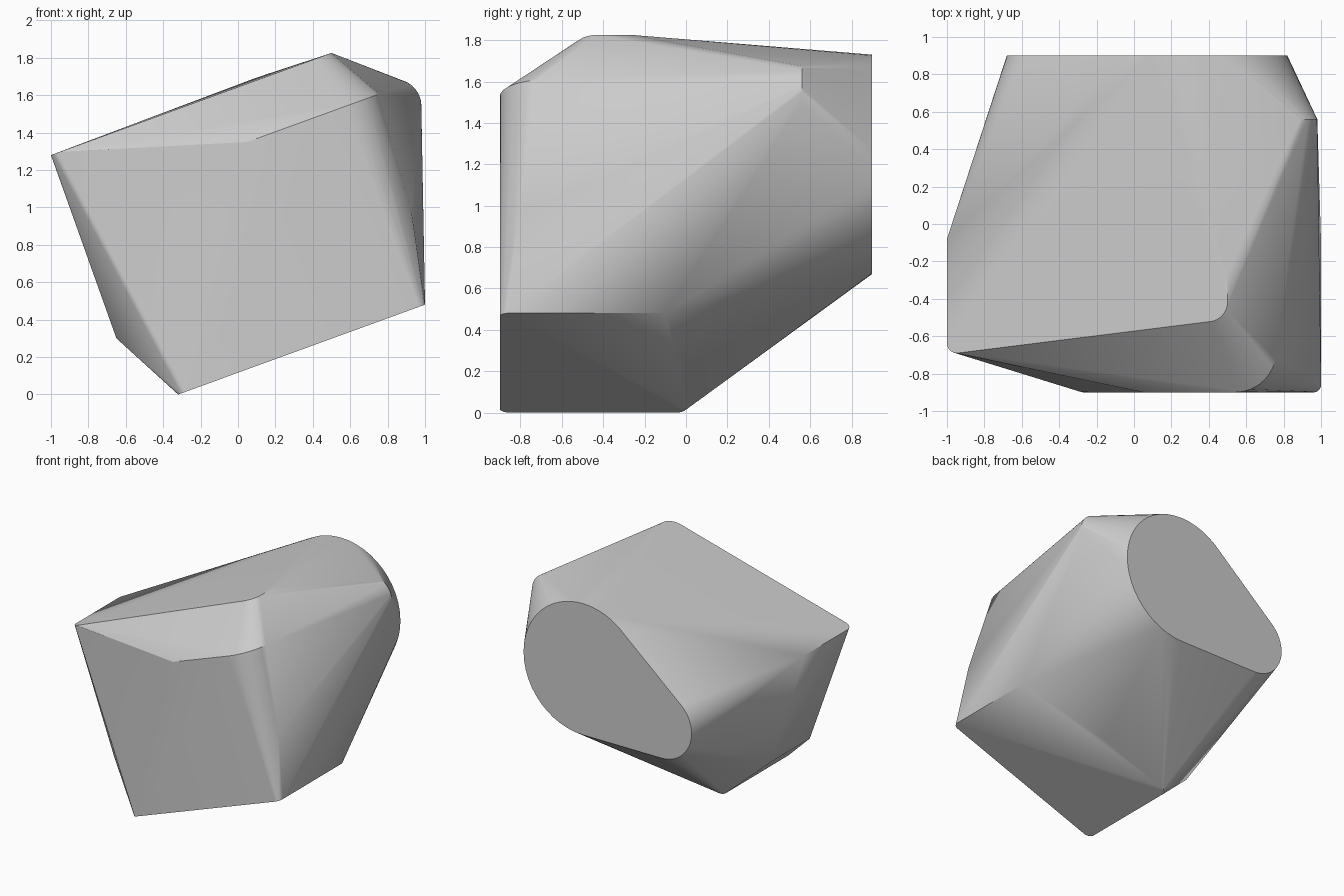
import bpy
import bmesh
from math import sin, cos, pi, tan, radians
from mathutils import Vector

SLOPE = tan(radians(20))
STEPS = 8


def rounded(corners):
    """Outline of (x, y, radius) corners with each corner filleted."""
    outline = []
    for i, (x, y, r) in enumerate(corners):
        p = Vector((x, y))
        a, b = (Vector(corners[(i + k) % len(corners)][:2]) - p for k in (-1, 1))
        if r == 0:
            outline.append(p)
            continue
        a, b = a.normalized() * r, b.normalized() * r
        for k in range(STEPS + 1):
            t = pi / 2 * k / STEPS
            outline.append(p + a * (1 - sin(t)) + b * (1 - cos(t)))
    return outline


def sloped(corners, x0, z0):
    """Lay a rounded outline on a plane tilted sideways through (x0, z0)."""
    return [(p.x, p.y, z0 + (p.x - x0) * SLOPE) for p in rounded(corners)]


def disc(x, z, r, y, n=48):
    return [(x + r * cos(2 * pi * k / n), y, z + r * sin(2 * pi * k / n)) for k in range(n)]


points = []
# top facet
points += sloped([(-1, -.08, 0), (-1, -.697, .06), (.5, -.51, .09), (.5, -.27, 0)], -1, 1.28)
# front shelf with a wide rounded corner
points += sloped([(.05, -.9, 0), (.76, -.9, .22), (.76, -.67, 0)], .05, 1.35)
# bottom facet
points += sloped([(-.32, -.9, .05), (1, -.9, .04), (1, -.1, 0), (.28, 0, 0), (-.32, 0, .05)], -.32, 0)
# back facet: a large and a small disc
points += disc(.29, 1.2, .53, .9) + disc(-.41, .94, .27, .9)
# rounded side shoulder
points += [(p.x, .56, p.y) for p in rounded([(.89, 1.675, 0), (.98, 1.64, .09), (.98, 1.5, 0)])]
# lower side edge and front corner ridge
points += [(-.65, -.65, .3), (-.65, -.17, .3), (.93, -.81, .96)]

if "Cube" in bpy.data.objects:
    bpy.data.objects.remove(bpy.data.objects["Cube"])

# wrap all facets into one solid
bm = bmesh.new()
for p in points:
    bm.verts.new(p)
bmesh.ops.remove_doubles(bm, verts=bm.verts, dist=.002)
hull = bmesh.ops.convex_hull(bm, input=bm.verts)
spare = {g for g in hull["geom_interior"] + hull["geom_unused"] if isinstance(g, bmesh.types.BMVert)}
bmesh.ops.delete(bm, geom=list(spare), context="VERTS")
bmesh.ops.dissolve_limit(bm, angle_limit=radians(.5), verts=bm.verts, edges=bm.edges)
bmesh.ops.recalc_face_normals(bm, faces=bm.faces)
mesh = bpy.data.meshes.new("faceted_block")
bm.to_mesh(mesh)
bm.free()

grey = bpy.data.materials.new("plain_grey")
grey.use_nodes = True
colour = (.6, .6, .6, 1)
grey.diffuse_color = colour
grey.node_tree.nodes["Principled BSDF"].inputs["Base Color"].default_value = colour
mesh.materials.append(grey)

block = bpy.data.objects.new("faceted_block", mesh)
bpy.context.collection.objects.link(block)
bpy.context.view_layer.objects.active = block
block.select_set(True)
bpy.ops.object.shade_smooth_by_angle(angle=radians(25))
